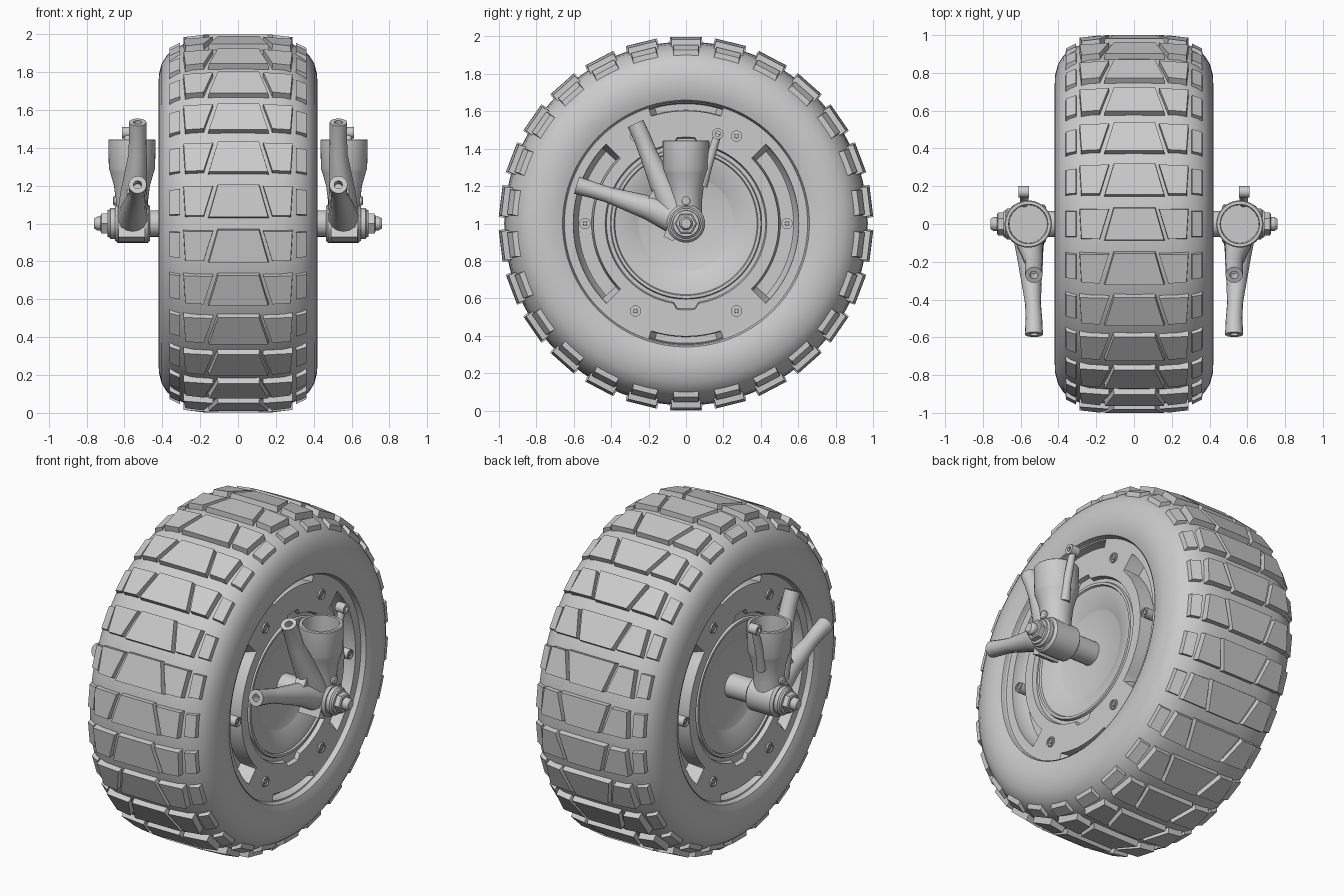
import bpy, bmesh
from math import sin, cos, pi, radians
from mathutils import Vector

if "Cube" in bpy.data.objects:
    bpy.data.objects.remove(bpy.data.objects["Cube"])

def finish(name, bm, mirror=True):
    bmesh.ops.remove_doubles(bm, verts=bm.verts, dist=1e-5)
    bmesh.ops.recalc_face_normals(bm, faces=bm.faces)
    me = bpy.data.meshes.new(name)
    bm.to_mesh(me)
    bm.free()
    ob = bpy.data.objects.new(name, me)
    bpy.context.collection.objects.link(ob)
    if mirror:
        ob.modifiers.new("mirror", 'MIRROR').use_mirror_merge = False
    return ob

def bridge(bm, rings, cap=(False, False)):
    """Skin a list of vertex loops; optionally cap first and last."""
    for a, b in zip(rings, rings[1:]):
        for i in range(len(a)):
            j = (i + 1) % len(a)
            bm.faces.new((a[i], a[j], b[j], b[i]))
    if cap[0]: bm.faces.new(rings[0])
    if cap[1]: bm.faces.new(rings[-1])

def lathe(name, prof, axis='X', c=(0, 0, 1), n=32, cap=(True, True), mirror=True):
    """Revolve (axial, radius) points around an x or z axis through c."""
    bm, rings = bmesh.new(), []
    for a, r in prof:
        ring = []
        for i in range(n):
            u, v = r * cos(2*pi*i/n), r * sin(2*pi*i/n)
            p = (a, c[1]+u, c[2]+v) if axis == 'X' else (c[0]+u, c[1]+v, a)
            ring.append(bm.verts.new(p))
        rings.append(ring)
    bridge(bm, rings, cap)
    return finish(name, bm, mirror)

def limb(name, pts, hole=0, n=16):
    """Tapered round bar through (x, y, z, radius), with an optional bored end."""
    P = [Vector(p[:3]) for p in pts]
    R = [p[3] for p in pts]
    T = [(P[min(i+1, len(P)-1)] - P[max(i-1, 0)]).normalized() for i in range(len(P))]
    if hole:
        P += [P[-1], P[-1] - T[-1]*.06]
        R += [hole, hole]
        T += [T[-1], T[-1]]
    bm, rings = bmesh.new(), []
    side = Vector((1, 0, 0))
    for p, r, t in zip(P, R, T):
        up = t.cross(side).normalized()
        rings.append([bm.verts.new(p + r*(side*cos(2*pi*i/n) + up*sin(2*pi*i/n))) for i in range(n)])
    bridge(bm, rings, (True, True))
    return finish(name, bm)

def prism(name, yz, x0, x1):
    bm = bmesh.new()
    bridge(bm, [[bm.verts.new((x, y, z)) for y, z in yz] for x in (x0, x1)], (True, True))
    return finish(name, bm)

# Tyre carcass
half = [(0, .972), (.15, .969), (.24, .961), (.29, .946), (.335, .922), (.375, .89), (.403, .845),
        (.417, .79), (.42, .74), (.412, .69), (.402, .66), (.375, .65)]
lathe("tyre", [(-x, r) for x, r in half[:0:-1]] + half, n=104, cap=(False, False), mirror=False)

# Tread lugs: corners (x, side of pitch), 26 rows round the tyre
LUGS = 26
def lugs(name, quad, arc, top, base, mirror):
    bm = bmesh.new()
    mx = sum(q[0] for q in quad) / 4
    for k in range(LUGS):
        rings = []
        for level in (0, 1):
            ring = []
            for (x, s), rt, rb in zip(quad, top, base):
                th = 2*pi*k/LUGS + s*radians(arc/2 - .4*level)
                r = rt if level else rb
                xx = x + (mx - x)*.04*level
                ring.append(bm.verts.new((xx, -r*sin(th), 1 + r*cos(th))))
            rings.append(ring)
        bridge(bm, rings, (True, True))
    finish(name, bm, mirror)

lugs("tread_centre", [(-.11, -1), (.115, -1), (.165, 1), (-.16, 1)], 10.6, [1.002]*4, [.955]*4, False)
lugs("tread_shoulder", [(.13, -1), (.29, -1), (.28, 1), (.18, 1)], 9.8,
     [1, .988, .988, 1], [.955, .935, .935, .955], True)
lugs("tread_edge", [(.305, -1), (.362, -1), (.362, 1), (.305, 1)], 8.8,
     [.957, .93, .93, .957], [.925, .892, .892, .925], True)

# Rim disc with side pockets (S), top and bottom pockets (T) and a notched inner step (N)
rim = [(.655, .40, ''), (.652, .372, ''), (.645, .37, ''), (.64, .37, 'T'), (.606, .37, 'T'), (.603, .37, ''),
       (.60, .37, 's'), (.575, .37, 'S'), (.505, .37, 'S'), (.495, .37, ''), (.432, .37, 'N'), (.425, .345, 'N'),
       (.405, .345, ''), (.40, .36, ''), (.385, .36, ''), (.38, .35, ''), (.34, .345, ''),
       (.26, .315, ''), (.25, .31, ''), (.06, .31, '')]
bm, rings, N = bmesh.new(), [], 120
for r, x, flag in rim:
    ring = []
    for i in range(N):
        a = i*360/N
        from_y = min(a % 180, 180 - a % 180)
        rr, xx = r, x
        if flag in ('S', 's') and from_y <= 42: xx -= .09 if flag == 'S' else .05
        if flag == 'T' and from_y >= 75: xx -= .06
        if flag == 'N' and from_y >= 84: rr += .03
        ring.append(bm.verts.new((xx, rr*cos(radians(a)), 1 + rr*sin(radians(a)))))
    rings.append(ring)
bridge(bm, rings, (False, True))
finish("rim", bm)

# Six rim bolts
for k in range(6):
    c = (0, .54*cos(k*pi/3), 1 + .54*sin(k*pi/3))
    lathe("rim_bolt", [(.27, .03), (.38, .03), (.38, .022), (.372, .022), (.372, .012), (.378, .01)], c=c, n=16)

# Axle, boss, washer and nut
lathe("axle", [(.29, .07), (.48, .07)])
lathe("hub_boss", [(.465, .09), (.475, .102), (.635, .102), (.65, .09)])
lathe("washer", [(.64, .082), (.672, .082), (.68, .072), (.69, .07)])
lathe("axle_nut", [(.68, .06), (.72, .06), (.725, .052)], n=6)
lathe("axle_tip", [(.7, .036), (.745, .036), (.76, .026)], n=20)

# Strut cup: hollow socket tapering to the boss
lathe("strut_cup", [(1.0, .085), (1.12, .085), (1.2, .095), (1.27, .115), (1.29, .122), (1.44, .125),
                    (1.445, .12), (1.445, .104), (1.3, .1)], 'Z', (.56, 0, 0), 40)
lathe("cup_screw", [(.58, .025), (.655, .025), (.66, .018)], c=(0, 0, 1.12), n=12)

# Two steering arms with bored ends and a web between them
limb("upper_arm", [(.56, -.02, 1.0, .085), (.55, -.11, 1.17, .07), (.53, -.2, 1.37, .048),
                   (.53, -.235, 1.46, .046), (.53, -.27, 1.535, .046)], .022)
limb("lower_arm", [(.56, -.02, 1.01, .09), (.55, -.2, 1.085, .065), (.535, -.42, 1.155, .042),
                   (.53, -.5, 1.18, .044), (.53, -.585, 1.205, .048)], .022)
prism("arm_web", [(-.02, 1.0), (-.26, 1.11), (-.2, 1.14), (-.15, 1.22), (0, 1.15)], .52, .585)

# Small brake lever beside the cup
limb("lever", [(.57, .085, 1.2, .03), (.58, .115, 1.3, .024), (.583, .17, 1.48, .02)])
lathe("lever_eye", [(.555, .014), (.555, .03), (.612, .03), (.612, .014), (.585, .014)], c=(0, .17, 1.48), n=20)

# Clamp lug below the boss
prism("clamp_lug", [(-.12, .93), (-.07, .905), (-.04, .96), (-.1, .98)], .49, .63)

bpy.ops.object.select_all(action='SELECT')
bpy.context.view_layer.objects.active = bpy.context.selected_objects[0]
bpy.ops.object.shade_smooth_by_angle(angle=radians(32))
